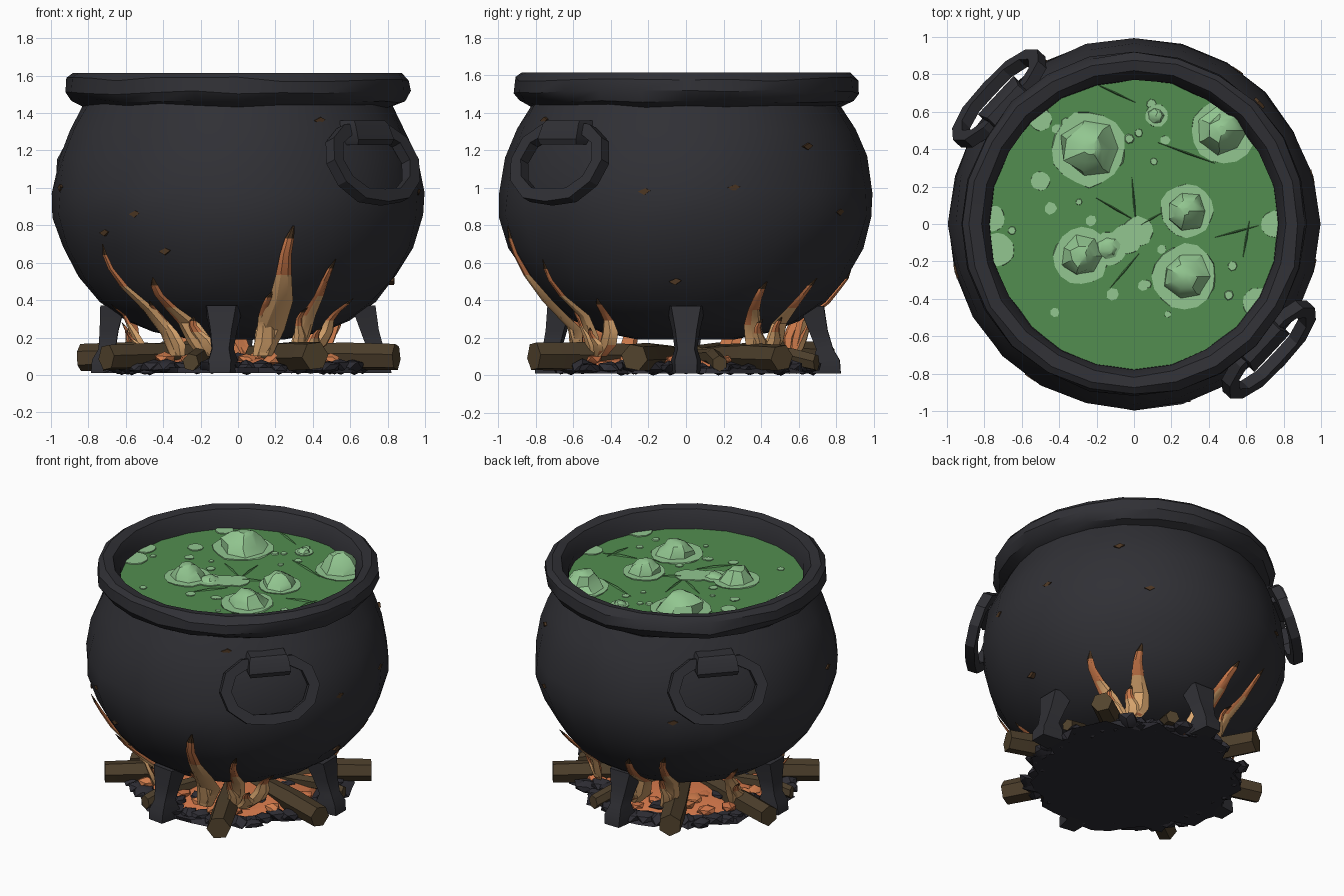
import bpy, bmesh, random
from math import sin, cos, pi, radians
from mathutils import Vector

random.seed(4)
cube = bpy.data.objects.get("Cube")
if cube:
    bpy.data.objects.remove(cube)
parts = []


def material(name, rgb):
    lin = [((c / 255 + 0.055) / 1.055) ** 2.4 for c in rgb]
    m = bpy.data.materials.new(name)
    m.use_nodes = True
    m.diffuse_color = (*lin, 1)
    bsdf = m.node_tree.nodes["Principled BSDF"]
    bsdf.inputs["Base Color"].default_value = (*lin, 1)
    bsdf.inputs["Roughness"].default_value = 0.8
    return m


iron = material("black iron", (48, 48, 53))
coal = material("coal", (46, 45, 52))
bark = material("bark brown", (76, 62, 43))
wood = material("cut wood", (82, 67, 45))
ember = material("ember orange", (206, 116, 72))
flame_tan = material("flame tan", (220, 168, 112))
flame_orange = material("flame orange", (208, 124, 76))
scorch = material("scorched brown", (76, 54, 34))
brew = material("green brew", (82, 141, 80))
froth = material("pale green froth", (146, 198, 144))


def finish(name, bm, mats, rule=None):
    """Turn a bmesh into an object, colouring faces by a rule."""
    bmesh.ops.recalc_face_normals(bm, faces=bm.faces)
    bm.normal_update()
    if rule:
        for f in bm.faces:
            f.material_index = rule(f)
    me = bpy.data.meshes.new(name)
    bm.to_mesh(me)
    bm.free()
    for m in mats:
        me.materials.append(m)
    ob = bpy.data.objects.new(name, me)
    bpy.context.collection.objects.link(ob)
    parts.append(ob)


def loft(name, rings, mats, rule=None, closed=False):
    """Skin a row of equal-sized point rings, capped unless it closes on itself."""
    bm = bmesh.new()
    vs = [[bm.verts.new(p) for p in ring] for ring in rings]
    n = len(vs[0])
    pairs = list(zip(vs, vs[1:])) + ([(vs[-1], vs[0])] if closed else [])
    for a, b in pairs:
        for i in range(n):
            j = (i + 1) % n
            bm.faces.new((a[i], a[j], b[j], b[i]))
    if not closed:
        bm.faces.new(vs[0])
        bm.faces.new(vs[-1])
    finish(name, bm, mats, rule)


def disc(x, y, z, r, n, rough=0.0):
    return [Vector((x + k * cos(2 * pi * i / n), y + k * sin(2 * pi * i / n), z))
            for i in range(n) for k in [r * (1 + random.uniform(-rough, rough))]]


def axes(deg):
    a = radians(deg)
    return Vector((cos(a), sin(a), 0)), Vector((-sin(a), cos(a), 0))


def rock(name, pos, size, mat):
    bm = bmesh.new()
    bmesh.ops.create_icosphere(bm, subdivisions=1, radius=size)
    for v in bm.verts:
        v.co *= random.uniform(0.75, 1.25)
        v.co.z *= 0.55
        v.co += Vector(pos)
    finish(name, bm, [mat])


# Pot body with rolled rim, a rough lathe
belly = [(0.25, 0.19), (0.45, 0.23), (0.6, 0.29), (0.74, 0.39), (0.85, 0.52), (0.94, 0.68),
         (0.99, 0.85), (0.99, 0.98), (0.96, 1.16), (0.9, 1.31), (0.83, 1.44)]
rim = [(0.89, 1.465), (0.92, 1.51), (0.915, 1.58), (0.88, 1.615), (0.815, 1.605), (0.775, 1.53), (0.77, 1.42)]
rings = [disc(0, 0, z, r, 24, 0.008) for r, z in belly + rim]
for ring in rings[4:14]:
    for p in ring:
        p.z += random.uniform(-0.012, 0.012)
loft("cauldron_pot", rings, [iron])


def pot_radius(z):
    for (r0, z0), (r1, z1) in zip(belly, belly[1:]):
        if z <= z1:
            return r0 + (r1 - r0) * max(0, z - z0) / (z1 - z0)
    return belly[-1][0]


# Side handles: tilted rings hung from a mounting block
for side, deg in (("left", -43), ("right", 137)):
    out, tan = axes(deg)
    up = Vector((0, 0, 0.19)) - out * 0.075
    face = tan.cross(up).normalized()
    centre = out * 0.985 + Vector((0, 0, 1.14))
    rings = []
    for i in range(12):
        a = 2 * pi * i / 12
        ray = tan * 0.295 * cos(a) + up * max(-1, min(0.86, sin(a) * 1.08))
        thick = ray.normalized() * 0.036
        rings.append([centre + ray + thick * s + face * 0.032 * t
                      for s, t in ((-1, -1), (1, -1), (1, 1), (-1, 1))])
    loft(side + "_handle", rings, [iron], closed=True)
    rings = [[out * (r + d) + tan * w * s + Vector((0, 0, z))
              for d, s in ((-0.08, -1), (0.06, -1), (0.06, 1), (-0.08, 1))]
             for r, z, w in ((0.94, 1.23, 0.13), (0.95, 1.26, 0.14), (0.92, 1.34, 0.13), (0.9, 1.36, 0.12))]
    loft(side + "_handle_mount", rings, [iron])

# Four legs, wide at the top, pinched above a small foot
for name, deg, foot in (("front", 263, 0.73), ("left", 0, 0.745), ("back", 89, 0.75), ("right", 179, 0.71)):
    out, tan = axes(deg)
    rings = [[out * (r + d * e) + tan * w * s + Vector((0, 0, z))
              for s, e in ((-1, -1), (-0.75, 1), (0.75, 1), (1, -1))]
             for r, z, w, d in ((foot, 0.01, 0.075, 0.075), (foot, 0.08, 0.08, 0.07), (foot - 0.01, 0.14, 0.06, 0.045),
                                (foot * 0.4 + 0.405, 0.24, 0.075, 0.05), (0.67, 0.37, 0.105, 0.065))]
    loft(name + "_leg", rings, [iron])

# Brew surface
loft("brew", [disc(0, 0, z, 0.785, 24) for z in (1.43, 1.48)], [brew])

# Froth patches, most swelling into a lumpy faceted bubble
for x, y, r, bubble in ((-0.24, 0.4, 0.2, 0.12), (0.48, 0.5, 0.17, 0.12), (0.28, 0.07, 0.14, 0.09),
                        (-0.28, -0.17, 0.15, 0.09), (0.27, -0.28, 0.17, 0.09), (0.02, -0.04, 0.08, 0),
                        (-0.73, -0.14, 0.09, 0), (-0.76, 0.03, 0.07, 0), (0.75, 0.0, 0.07, 0),
                        (0.66, -0.42, 0.08, 0), (0.12, 0.58, 0.06, 0.03), (-0.5, 0.23, 0.05, 0),
                        (-0.13, -0.13, 0.09, 0.03), (-0.04, -0.08, 0.08, 0), (-0.5, 0.56, 0.06, 0)):
    loft("froth_patch", [disc(x, y, z, r, 16, 0.06) for z in (1.47, 1.487)], [froth])
    if bubble:
        dome = [disc(x + random.uniform(-0.01, 0.01), y, 1.48 + h * bubble, r * k, 7, 0.16)
                for k, h in ((0.78, 0), (0.62, 0.45), (0.4, 0.85), (0.15, 1.05))]
        for p in dome[1] + dome[2]:
            p.z += random.uniform(-0.15, 0.15) * bubble
        loft("bubble", dome, [froth])
for i in range(28):
    out, _ = axes(random.uniform(0, 360))
    p = out * random.uniform(0.15, 0.72)
    loft("froth_dot", [disc(p.x, p.y, z, random.uniform(0.016, 0.035), 7, 0.1) for z in (1.47, 1.486)], [froth])

# Thin ripples poking out of the brew
for x, y, deg, length in ((0, 0.12, 95, 0.13), (0.08, 0.02, 30, 0.1), (-0.1, 0.08, 150, 0.12), (-0.05, -0.25, 50, 0.12),
                          (0.55, -0.04, 15, 0.12), (0.6, -0.08, 80, 0.1), (0.28, 0.38, -20, 0.16), (-0.1, 0.7, -25, 0.12)):
    out, tan = axes(deg)
    c = Vector((x, y, 1.475))
    loft("ripple", [[c + out * s * length + tan * w, c + out * s * length - tan * w,
                     c + out * s * length + Vector((0, 0, h))]
                    for s, w, h in ((-1, 0.003, 0.007), (0, 0.008, 0.018), (1, 0.003, 0.007))], [brew])

# Coal bed, glowing mound, a bank of coals round the edge and loose hot lumps
loft("coal_bed", [disc(0, 0, z, r, 40, k) for z, r, k in ((0.01, 0.69, 0.12), (0.04, 0.66, 0.08))], [coal])
loft("ember_mound", [disc(0, 0, z, r, 22, 0.1) for z, r in ((0.03, 0.6), (0.075, 0.52), (0.11, 0.3))], [ember])
for i in range(46):
    out, _ = axes(i * 360 / 46)
    p = out * random.uniform(0.6, 0.7)
    size = random.uniform(0.05, 0.08)
    rock("coal_lump", (p.x, p.y, size * 0.65), size, coal)
for i in range(54):
    out, _ = axes(i * 137.5)
    p = out * random.uniform(0.36, 0.62)
    rock("hot_ember", (p.x, p.y, 0.085), random.uniform(0.04, 0.065), (coal, ember, flame_orange)[i % 3])

# Radiating firewood: hexagonal logs with paler ends
logs = [(36, 0.87, 0.076), (118, 0.86, 0.082), (163, 0.88, 0.076), (216, 0.87, 0.076), (297, 0.91, 0.084),
        (342, 0.89, 0.078), (70, 0.74, 0.05), (250, 0.74, 0.05), (14, 0.74, 0.045), (194, 0.74, 0.045)]
for deg, end, rad in logs:
    out, tan = axes(deg)
    twist = random.uniform(0, 1)
    rings = [[out * r + tan * k * cos(i * pi / 3 + twist) + Vector((0, 0, z + k * sin(i * pi / 3 + twist)))
              for i in range(6)]
             for r, k, z in ((0.2, rad * 0.8, 0.1), (0.6, rad, 0.1), (end, rad * 0.95, rad + 0.018))]
    loft("firewood_log", rings, [bark, wood], lambda f: 1 if len(f.verts) > 4 else 0)


def tongue(deg, tip, lean, width):
    """One curved flame hugging the belly: pale heart, orange edges, scorched tip."""
    rings = []
    for t, w in ((0, 0.65), (0.2, 1), (0.42, 0.85), (0.62, 0.55), (0.78, 0.4), (0.9, 0.32), (1, 0.06)):
        z = 0.1 + (tip - 0.1) * t
        out, tan = axes(deg + 2 * sin(t * 6) + lean * (1 - t) ** 2)
        r = max(0.58 + 0.1 * t, pot_radius(z) + 0.02)
        k = width * w
        rings.append([out * (r + d * k) + tan * s * k + Vector((0, 0, z))
                      for d, s in ((-0.4, -0.3), (-0.05, -1), (0.4, -0.5), (0.45, 0.4), (0, 1))])

    def rule(f):
        c = f.calc_center_median()
        height = (c.z - 0.1) / (tip - 0.1)
        if height > 0.88:
            return 2
        flat = Vector((c.x, c.y, 0)).normalized()
        return 0 if f.normal.dot(flat) > 0.6 and height < 0.6 else 1
    loft("flame", rings, [flame_tan, flame_orange, scorch], rule)


# Flames around the fire, each with a short side tongue
for deg, tip, lean, width in ((222, 0.7, 13, 0.06), (239, 0.52, 14, 0.075), (288, 0.8, -5, 0.08),
                              (305, 0.62, -4, 0.055), (323, 0.41, -14, 0.065), (31, 0.5, 8, 0.065),
                              (54, 0.52, -6, 0.075), (101, 0.56, -12, 0.08), (117, 0.62, -5, 0.06),
                              (150, 0.46, 8, 0.06), (205, 0.38, 6, 0.05)):
    tongue(deg, tip, lean, width)
    tongue(deg + lean * 0.8, 0.1 + (tip - 0.1) * 0.5, lean * 0.4, width * 0.8)

# Small scorch flecks on the belly
for deg, z in ((236, 0.86), (222, 0.76), (300, 1.36), (15, 1.0), (-13, 0.98), (44, 1.22), (56, 0.87),
               (195, 1.0), (120, 0.9), (245, 0.66), (-4, 0.5)):
    out, tan = axes(deg)
    c = out * (pot_radius(z) - 0.004) + Vector((0, 0, z))
    loft("scorch_fleck", [[c + out * d + tan * s * 0.035 + Vector((0, 0, h * 0.018))
                           for s, h in ((-1, 0), (0, -1), (1, 0.3), (0.2, 1))] for d in (-0.02, 0.008)], [scorch])

# Crisp creases on otherwise smooth shading
bpy.ops.object.select_all(action="DESELECT")
for ob in parts:
    ob.select_set(True)
bpy.context.view_layer.objects.active = parts[0]
bpy.ops.object.shade_smooth_by_angle(angle=radians(30))
